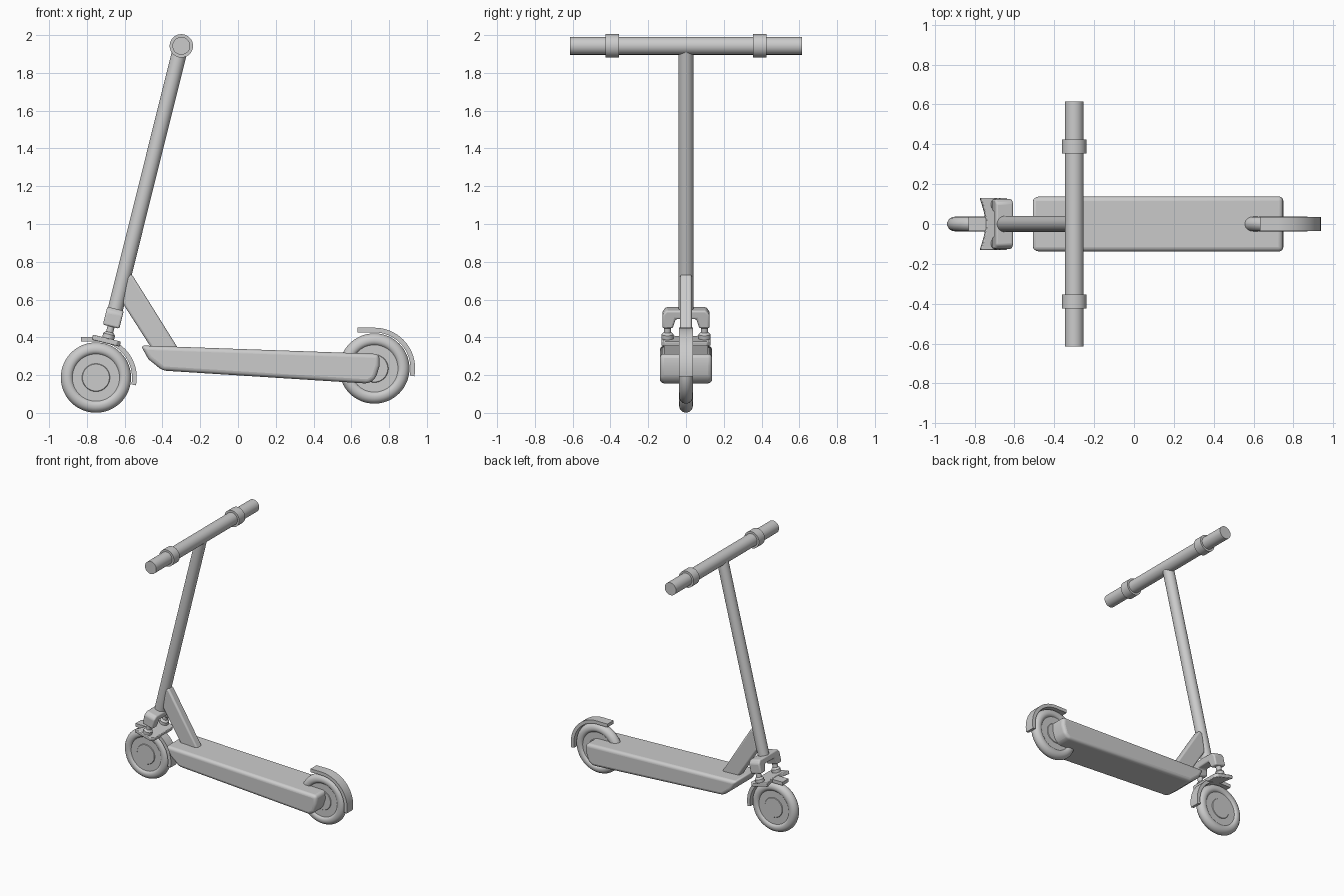
import bpy, bmesh, math
from mathutils import Matrix, Vector

if "Cube" in bpy.data.objects:
    bpy.data.objects.remove(bpy.data.objects["Cube"])

TILT = math.radians(14)
# frame of the steering column: local z runs up the stem
COLUMN = Matrix.Translation((-0.66, 0, 0.505)) @ Matrix.Rotation(TILT, 4, 'Y')
# maps a profile (u, v) extruded along z to (x, z) extruded along y
SIDE = Matrix.Rotation(math.pi / 2, 4, 'X')


def finish(bm, name, bevel=0, segments=3, angle=30):
    bmesh.ops.recalc_face_normals(bm, faces=bm.faces)
    mesh = bpy.data.meshes.new(name)
    bm.to_mesh(mesh)
    bm.free()
    ob = bpy.data.objects.new(name, mesh)
    bpy.context.collection.objects.link(ob)
    if bevel:
        mod = ob.modifiers.new("bevel", 'BEVEL')
        mod.width, mod.segments = bevel, segments
        mod.limit_method, mod.angle_limit = 'ANGLE', math.radians(25)
    bpy.ops.object.select_all(action='DESELECT')
    ob.select_set(True)
    bpy.context.view_layer.objects.active = ob
    bpy.ops.object.shade_smooth_by_angle(angle=math.radians(angle))
    return ob


def prism(name, points, half, matrix, bevel=0, segments=3):
    """Extrude a closed outline by +-half, then place it."""
    bm = bmesh.new()
    face = bm.faces.new([bm.verts.new((u, v, -half)) for u, v in points])
    ext = bmesh.ops.extrude_face_region(bm, geom=[face])
    new = [g for g in ext['geom'] if isinstance(g, bmesh.types.BMVert)]
    bmesh.ops.translate(bm, verts=new, vec=(0, 0, 2 * half))
    bm.transform(matrix)
    return finish(bm, name, bevel, segments)


def lathe(name, profile, matrix, steps=48):
    """Revolve (radius, height) points about local z."""
    bm = bmesh.new()
    verts = [bm.verts.new((r, 0, h)) for r, h in profile]
    edges = [bm.edges.new(p) for p in zip(verts, verts[1:])]
    bmesh.ops.spin(bm, geom=verts + edges, cent=(0, 0, 0), axis=(0, 0, 1),
                   angle=2 * math.pi, steps=steps, use_merge=True)
    bmesh.ops.remove_doubles(bm, verts=bm.verts, dist=1e-5)
    bm.transform(matrix)
    return finish(bm, name)


def rod(name, radius, lo, hi, matrix, steps=40):
    return lathe(name, [(0, lo), (radius, lo), (radius, hi), (0, hi)], matrix, steps)


# deck: wedge-nosed board, rounded on all edges
prism("deck", [(-0.515, 0.357), (-0.475, 0.285), (-0.40, 0.224), (0.69, 0.155),
               (0.728, 0.18), (0.75, 0.25), (0.748, 0.312)], 0.138, SIDE, 0.028, 4)

# brace between deck and stem
prism("brace", [(-0.61, 0.58), (-0.45, 0.33), (-0.31, 0.33), (-0.563, 0.735),
                (-0.59, 0.72)], 0.031, SIDE, 0.012)

# stem and handlebar
rod("stem", 0.04, 0.03, 1.46, COLUMN)
bar = Matrix.Translation((-0.30, 0, 1.943)) @ SIDE
rod("handlebar", 0.047, -0.615, 0.615, bar)
for side, s in (("left", -1), ("right", 1)):
    rod("grip_collar_" + side, 0.062, s * 0.39 - 0.035, s * 0.39 + 0.035, bar)

# fork crown: an arch across the column
half_arch = [(0.055, 0.0), (0.07, -0.05), (0.125, -0.05), (0.125, 0.025), (0.105, 0.048)]
arch = half_arch + [(-y, h) for y, h in reversed(half_arch)]
turn = Matrix(((0, 0, 1, 0), (1, 0, 0, 0), (0, 1, 0, 0), (0, 0, 0, 1)))
prism("fork_crown", arch, 0.045, COLUMN @ turn, 0.01)

# suspension pistons with rounded feet
for side, s in (("left", -1), ("right", 1)):
    place = COLUMN @ Matrix.Translation((0, s * 0.098, 0))
    lathe("piston_" + side, [(0, -0.125), (0.024, -0.125), (0.032, -0.115), (0.032, -0.092),
                             (0.024, -0.083), (0.019, -0.08), (0.019, -0.03), (0, -0.03)],
          place, 24)

# mounting plate under the pistons, with a curved front edge
edge = [(-0.085 + 0.03 * math.cos(t * math.pi / 12), 0.13 * t / 6) for t in range(-6, 7)]
prism("fork_plate", edge + [(0.05, 0.13), (0.07, 0.11), (0.07, -0.11), (0.05, -0.13)],
      0.014, COLUMN @ Matrix.Translation((0, 0, -0.128)), 0.005, 2)

# wheels with rounded tyre, sunken rim and hub disc
half_wheel = [(0, 0.028), (0.071, 0.028), (0.074, 0.024), (0.125, 0.024), (0.13, 0.03),
              (0.138, 0.035), (0.148, 0.0365), (0.16, 0.035), (0.172, 0.029),
              (0.181, 0.018), (0.186, 0.006)]
wheel = half_wheel + [(r, -h) for r, h in reversed(half_wheel)]


def fender_outline(start):
    """Flat tab that runs into an arc around the wheel."""
    arc = [math.radians(90 - 101 * i / 20) for i in range(21)]
    outer = [(0.216 * math.cos(a), 0.216 * math.sin(a)) for a in arc]
    inner = [(0.191 * math.cos(a), 0.191 * math.sin(a)) for a in reversed(arc)]
    return [(start, 0.216)] + outer + inner + [(start, 0.191)]


for end, x, z, tab in (("front", -0.752, 0.187, -0.08), ("rear", 0.722, 0.235, -0.09)):
    place = Matrix.Translation((x, 0, z)) @ SIDE
    lathe(end + "_wheel", wheel, place, 64)
    prism(end + "_fender", fender_outline(tab), 0.036, place)
